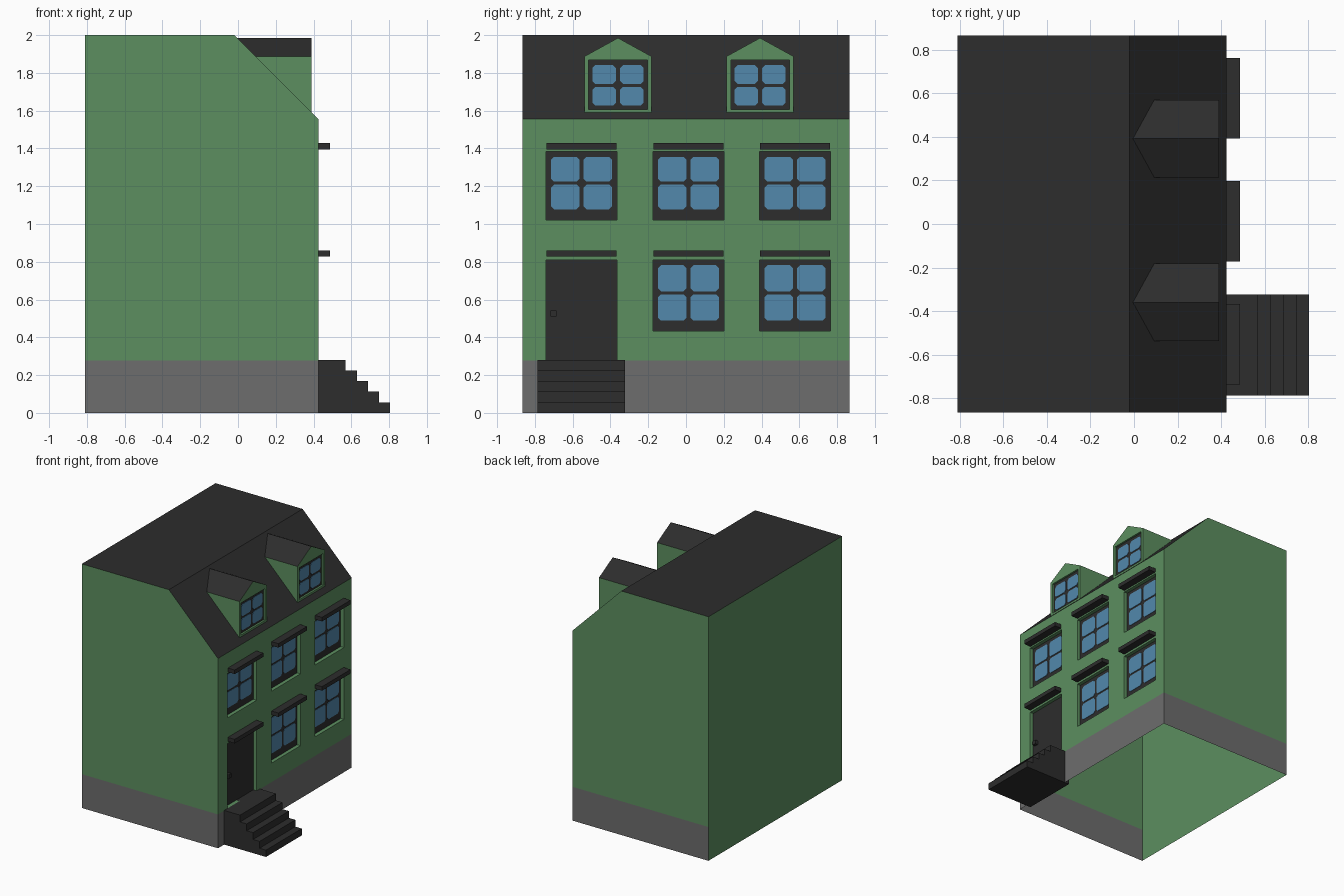
import bpy, bmesh
from mathutils import Vector

if "Cube" in bpy.data.objects:
    bpy.data.objects.remove(bpy.data.objects["Cube"])


def material(name, rgb):
    m = bpy.data.materials.new(name)
    m.diffuse_color = (*rgb, 1)
    m.use_nodes = True
    m.node_tree.nodes["Principled BSDF"].inputs["Base Color"].default_value = m.diffuse_color
    return m


GREEN = material("green wall", (0.107, 0.275, 0.117))
GREY = material("grey base", (0.153, 0.153, 0.153))
DARK = material("dark trim", (0.026, 0.026, 0.026))
BLUE = material("blue glass", (0.084, 0.246, 0.413))


def finish(name, bm, *mats):
    me = bpy.data.meshes.new(name)
    bmesh.ops.remove_doubles(bm, verts=bm.verts, dist=1e-5)
    bm.to_mesh(me)
    bm.free()
    for m in mats:
        me.materials.append(m)
    ob = bpy.data.objects.new(name, me)
    bpy.context.collection.objects.link(ob)
    return ob


def face(bm, pts, direction, mat=0):
    """Face turned so that its normal follows direction."""
    f = bm.faces.new([bm.verts.new(p) for p in pts])
    f.normal_update()
    if f.normal.dot(Vector(direction)) < 0:
        f.normal_flip()
    f.material_index = mat


def prism(bm, pts, vec):
    """Solid made by pushing a flat outline along vec."""
    f = bm.faces.new([bm.verts.new(p) for p in pts])
    ext = bmesh.ops.extrude_face_region(bm, geom=[f], use_keep_orig=True)["geom"]
    bmesh.ops.translate(bm, vec=vec, verts=[v for v in ext if isinstance(v, bmesh.types.BMVert)])
    bmesh.ops.recalc_face_normals(bm, faces=bm.faces)


def box(name, x0, x1, y0, y1, z0, z1, mat):
    bm = bmesh.new()
    prism(bm, [(x0, y0, z0), (x0, y1, z0), (x0, y1, z1), (x0, y0, z1)], (x1 - x0, 0, 0))
    return finish(name, bm, mat)


def facade(bm, x, depth, y0, y1, z0, z1, holes):
    """Wall facing +x with rectangular openings and their reveals."""
    ys = sorted({y0, y1, *[v for h in holes for v in h[:2]]})
    zs = sorted({z0, z1, *[v for h in holes for v in h[2:]]})
    for a, b in zip(ys, ys[1:]):
        for c, d in zip(zs, zs[1:]):
            if not any(h[0] <= a and b <= h[1] and h[2] <= c and d <= h[3] for h in holes):
                face(bm, [(x, a, c), (x, b, c), (x, b, d), (x, a, d)], (1, 0, 0))
    for a, b, c, d in holes:
        r = x - depth
        for y, s in ((a, 1), (b, -1)):
            face(bm, [(x, y, c), (x, y, d), (r, y, d), (r, y, c)], (0, s, 0))
        for z, s in ((c, 1), (d, -1)):
            face(bm, [(x, a, z), (x, b, z), (r, b, z), (r, a, z)], (0, 0, s))


def window(name, x, hole, side, top, bottom):
    """Dark frame plate with four chamfered panes."""
    a, b, c, d = hole
    box(name + "_frame", x, x + 0.01, a, b, c, d, DARK)
    bm = bmesh.new()
    g, k = 0.01, 0.016
    ym, zm = (a + b) / 2, (c + bottom + d - top) / 2
    for p, q in ((a + side, ym - g), (ym + g, b - side)):
        for u, v in ((c + bottom, zm - g * .8), (zm + g * .8, d - top)):
            o = [(p + k, u), (q - k, u), (q, u + k), (q, v - k),
                 (q - k, v), (p + k, v), (p, v - k), (p, u + k)]
            prism(bm, [(x + 0.009, y, z) for y, z in o], (0.004, 0, 0))
    finish(name + "_panes", bm, BLUE)


# House shell: open underneath, grey base on three sides, plain back
X0, X1, Y, BASE, EAVE, TOP, RX = -0.81, 0.425, 0.866, 0.277, 1.555, 2.0, -0.02
COLS = (-0.553, 0.013, 0.577)
HW = 0.188
door = (COLS[0] - HW, COLS[0] + HW, 0.28, 0.81)
holes = [(c - HW, c + HW, 1.022, 1.383) for c in COLS]
holes += [(c - HW, c + HW, 0.433, 0.81) for c in COLS[1:]]

bm = bmesh.new()
for s in (-1, 1):
    y = s * Y
    face(bm, [(X0, y, 0), (X1, y, 0), (X1, y, BASE), (X0, y, BASE)], (0, s, 0), 1)
    face(bm, [(X0, y, BASE), (X1, y, BASE), (X1, y, EAVE), (RX, y, TOP), (X0, y, TOP)], (0, s, 0))
face(bm, [(X0, -Y, 0), (X0, Y, 0), (X0, Y, TOP), (X0, -Y, TOP)], (-1, 0, 0))
face(bm, [(X1, -Y, 0), (X1, Y, 0), (X1, Y, BASE), (X1, -Y, BASE)], (1, 0, 0), 1)
facade(bm, X1, 0.04, -Y, Y, BASE, EAVE, holes + [door])
face(bm, [(X1, -Y, EAVE), (X1, Y, EAVE), (RX, Y, TOP), (RX, -Y, TOP)], (1, 0, 1), 2)
face(bm, [(X0, -Y, TOP), (X0, Y, TOP), (RX, Y, TOP), (RX, -Y, TOP)], (0, 0, 1), 2)
finish("house_body", bm, GREEN, GREY, DARK)

# Windows and ledges above every opening
for i, h in enumerate(holes):
    window(f"window_{i}", X1 - 0.04, h, 0.026, 0.028, 0.056)
for i, c in enumerate(COLS):
    for j, z in enumerate((0.827, 1.395)):
        box(f"ledge_{i}_{j}", X1, 0.487, c - 0.185, c + 0.185, z, z + 0.033, DARK)

# Door with knob
box("door", X1 - 0.04, X1 - 0.03, *door, DARK)
box("door_knob", X1 - 0.03, X1 - 0.005, -0.718, -0.685, 0.51, 0.543, DARK)

# Entrance steps as one stepped profile
prof = [(0.385, 0)]
for i, x in enumerate((0.805, 0.747, 0.688, 0.63, 0.57)):
    prof += [(x, i * 0.056), (x, (i + 1) * 0.056)]
prof.append((0.385, 0.28))
bm = bmesh.new()
prism(bm, [(x, -0.787, z) for x, z in prof], (0, 0.463, 0))
finish("entrance_steps", bm, DARK)

# Gabled dormers on the roof slope
FX, ZB, ZE, ZR, DW = 0.39, 1.59, 1.887, 1.985, 0.178
for i, c in enumerate((-0.36, 0.392)):
    bm = bmesh.new()
    hole = (c - 0.155, c + 0.155, 1.607, 1.867)
    facade(bm, FX, 0.025, c - DW, c + DW, ZB, ZE, [hole])
    face(bm, [(FX, c - DW, ZE), (FX, c + DW, ZE), (FX, c, ZR)], (1, 0, 0))
    for s in (-1, 1):
        y = c + s * DW
        face(bm, [(FX, y, ZB), (FX, y, ZE), (1.98 - ZE, y, ZE)], (0, s, 0))
        face(bm, [(FX, y, ZE), (FX, c, ZR), (1.98 - ZR, c, ZR), (1.98 - ZE, y, ZE)], (0, 0, 1), 1)
    finish(f"dormer_{i}", bm, GREEN, DARK)
    window(f"dormer_window_{i}", FX - 0.025, hole, 0.019, 0.026, 0.02)
